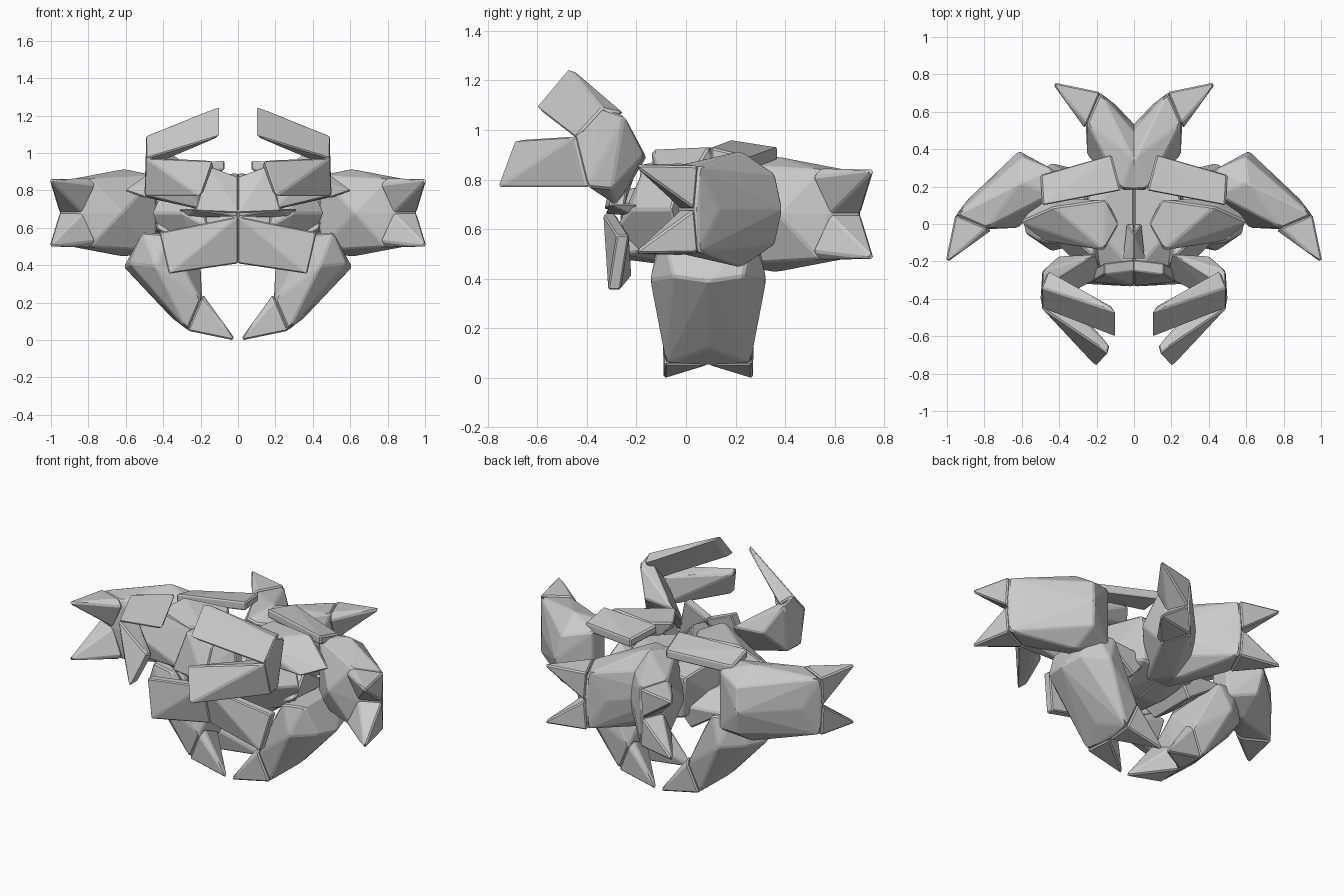
import bpy, bmesh, math
from mathutils import Vector

if "Cube" in bpy.data.objects:
    bpy.data.objects.remove(bpy.data.objects["Cube"])


def hulls(name, groups, place=lambda p: p, bevel=0.008):
    """Faceted armour part from convex chunks, mirrored left to right, edges chamfered."""
    mesh = bpy.data.meshes.new(name)
    out = bmesh.new()
    for pts in groups:
        bm = bmesh.new()
        for p in pts:
            bm.verts.new(place(Vector(p)))
        bmesh.ops.convex_hull(bm, input=bm.verts)
        junk = [v for v in bm.verts if not v.link_faces]
        bmesh.ops.delete(bm, geom=junk, context='VERTS')
        bmesh.ops.dissolve_limit(bm, angle_limit=math.radians(3), verts=bm.verts, edges=bm.edges)
        bmesh.ops.recalc_face_normals(bm, faces=bm.faces)
        tmp = bpy.data.meshes.new("tmp")
        bm.to_mesh(tmp)
        bm.free()
        out.from_mesh(tmp)
        bpy.data.meshes.remove(tmp)
    for f in out.faces:
        f.smooth = False
    out.to_mesh(mesh)
    out.free()
    ob = bpy.data.objects.new(name, mesh)
    bpy.context.collection.objects.link(ob)
    b = ob.modifiers.new("chamfer", 'BEVEL')
    b.width, b.segments, b.limit_method = bevel, 1, 'ANGLE'
    b.angle_limit = math.radians(10)
    m = ob.modifiers.new("mirror", 'MIRROR')
    m.use_mirror_merge = False
    return ob


def pair(u, v, w):
    return [(u, v, w), (u, v, -w)]


def slab(quad, offset):
    """Four corners thickened by an offset vector."""
    o = Vector(offset)
    return [Vector(q) for q in quad] + [Vector(q) + o for q in quad]


# one forked claw, profile in u/v, width in w: ridged outer plate, star-shaped inner side
palm = ([(.615, .39, 0), (.885, .135, 0), (.955, .035, 0), (.62, -.02, 0), (.83, -.03, 0)]
        + pair(.595, .36, .14) + pair(.61, .22, .235) + pair(.95, .05, .17)
        + pair(.79, -.02, .18) + pair(.43, .29, .18) + pair(.44, .16, .20))
claw = [palm]
for s in (1, -1):
    claw.append([(.955, .05, s * .175), (.955, .035, 0), (.83, -.02, 0), (.76, -.035, s * .15),
                 (.79, -.02, s * .185), (.91, -.12, s * .17), (1.01, -.215, s * .18)])

# the same claw used three times per side
hulls("side_claw", claw, lambda p: Vector((p.x, p.y, p.z + .68)))
hulls("leg_claw", claw, lambda p: Vector((p.y + .22, p.z + .09, 1.005 - p.x)))
hulls("rear_claw", claw, lambda p: Vector((.23 - p.y, p.x - .25, p.z + .66)))

# front pincers: upper and lower prongs joined by a cheek
upper = [(.10, -.47, 1.25), (.10, -.605, 1.09), (.495, -.45, .97), (.495, -.34, 1.09)]
lower = [(.495, -.45, .975), (.14, -.69, .96), (.205, -.76, .77), (.50, -.40, .77)]
hulls("upper_prong", [upper + [(.12, -.44, 1.23), (.12, -.56, 1.08),
                               (.42, -.36, .95), (.46, -.25, 1.07)]])
hulls("lower_prong", [lower + [(.13, -.65, .94), (.19, -.71, .78),
                               (.42, -.36, .95), (.42, -.33, .78)]])
hulls("pincer_cheek", [[(.49, -.34, 1.09), (.49, -.25, 1.06), (.49, -.45, .97),
                        (.50, -.40, .77), (.48, -.30, .76), (.20, -.16, .89),
                        (.17, -.28, .69), (.40, -.17, .90)]])

# lower front chevron plate and the notched brow above it
hulls("chest_plate", [slab([(0, -.335, .66), (.42, -.28, .575), (.37, -.315, .355), (0, -.27, .41)],
                           (0, .05, 0))], bevel=.006)
hulls("brow_plate", [slab([(0, -.33, .68), (.23, -.31, .69), (.16, -.27, .93), (0, -.25, .87)],
                          (0, .06, 0))], bevel=.006)
hulls("brow_ledge", [[(0, -.33, .66), (.23, -.31, .70), (.32, -.20, .70), (0, -.22, .71),
                      (.28, -.20, .65)]], bevel=.006)

# slanted roof slabs and layered shoulders beneath
hulls("roof_slab", [slab([(.07, .18, .96), (.12, .37, .93), (.50, .26, .89), (.49, .10, .93)],
                         (0, 0, -.05))])
hulls("shoulder", [[(.16, -.14, .92), (.43, .09, .93), (.08, .0, .90), (.15, .13, .93),
                    (.61, .01, .80), (.49, -.09, .76), (.17, -.13, .80), (.12, .08, .84),
                    (.50, .14, .76)]])
# side armour of the body and inner supports tying the claws together
hulls("hip", [[(.10, -.12, .55), (.10, .26, .55), (.44, -.08, .60), (.44, .26, .58),
               (.20, -.06, .42), (.20, .24, .42), (.42, .05, .72)]])
hulls("flank", [[(.30, -.22, .68), (.46, -.06, .68), (.22, -.17, .85), (.40, -.02, .82),
                 (.22, -.18, .50), (.40, -.02, .53), (.16, -.28, .60), (.18, .08, .68)]])
hulls("core", [[(0, -.26, .76), (0, .30, .78), (.18, -.24, .70), (.26, .05, .80), (.22, .32, .76),
                (.28, .08, .56), (.16, -.26, .50), (0, -.27, .48), (.18, .30, .50),
                (0, .32, .48), (.12, .05, .44), (0, .05, .44)]])
# small crest in the middle of the roof
hulls("crest", [[(0, -.06, .89), (0, -.19, .86), (.06, -.19, .80), (.04, .0, .78), (0, .0, .78)]],
      bevel=.005)

# crisp flat facets everywhere
for ob in bpy.data.objects:
    ob.data.shade_flat()
